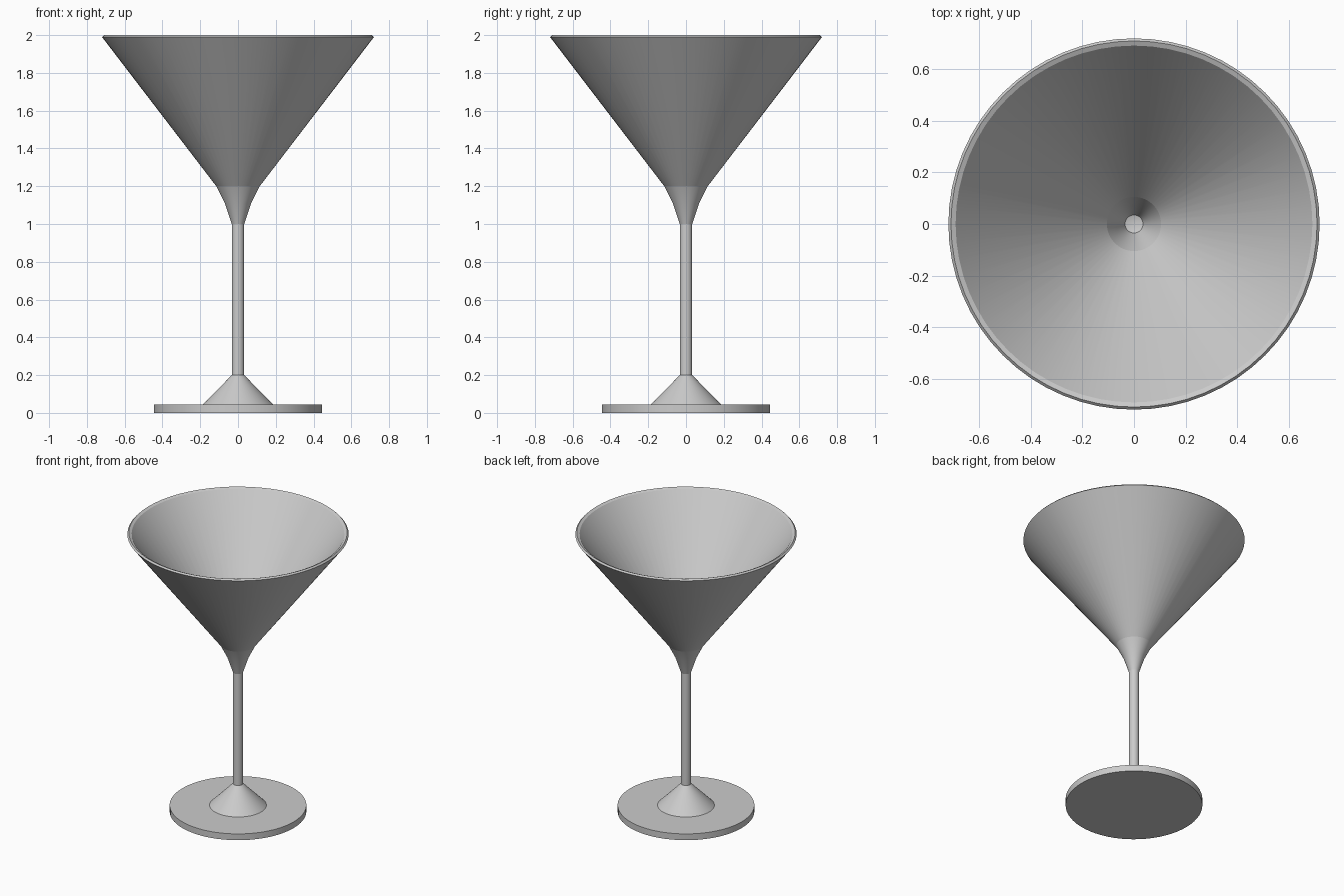
import bpy
import bmesh
import math

SEGMENTS = 64

cube = bpy.data.objects.get("Cube")
if cube:
    bpy.data.objects.remove(cube, do_unlink=True)

# Single pale grey material
grey = bpy.data.materials.new("pale_grey")
grey.use_nodes = True
colour = (0.6, 0.6, 0.6, 1)
grey.diffuse_color = colour
grey.node_tree.nodes["Principled BSDF"].inputs["Base Color"].default_value = colour


def lathe(name, profile):
    """Spin a (radius, height) profile around the z axis."""
    bm = bmesh.new()
    points = [bm.verts.new((r, 0, z)) for r, z in profile]
    edges = [bm.edges.new(pair) for pair in zip(points, points[1:])]
    bmesh.ops.spin(bm, geom=points + edges, cent=(0, 0, 0), axis=(0, 0, 1),
                   angle=math.tau, steps=SEGMENTS, use_duplicate=False)
    bmesh.ops.remove_doubles(bm, verts=bm.verts, dist=0.0005)
    bmesh.ops.recalc_face_normals(bm, faces=bm.faces)
    mesh = bpy.data.meshes.new(name)
    bm.to_mesh(mesh)
    bm.free()
    mesh.materials.append(grey)
    obj = bpy.data.objects.new(name, mesh)
    bpy.context.collection.objects.link(obj)
    return obj


# Foot disc with the cone rising to the stem
lathe("foot", [(0, 0), (0.445, 0), (0.445, 0.045), (0.185, 0.045),
               (0.033, 0.2), (0, 0.2)])

# Slim stem
lathe("stem", [(0, 0.2), (0.033, 0.2), (0.033, 1.0), (0, 1.0)])

# Hollow bowl: flared outside, bevelled lip, inside wall and small floor
lathe("bowl", [(0, 1.0), (0.033, 1.0), (0.07, 1.11), (0.115, 1.2),
               (0.72, 1.99), (0.71, 2.0), (0.692, 1.992),
               (0.105, 1.22), (0.07, 1.15), (0.035, 1.06), (0, 1.05)])

# Soft shading with crisp profile edges
bpy.ops.object.select_all(action="DESELECT")
for name in ("foot", "stem", "bowl"):
    bpy.data.objects[name].select_set(True)
bpy.context.view_layer.objects.active = bpy.data.objects["bowl"]
bpy.ops.object.shade_smooth_by_angle(angle=math.radians(10))
